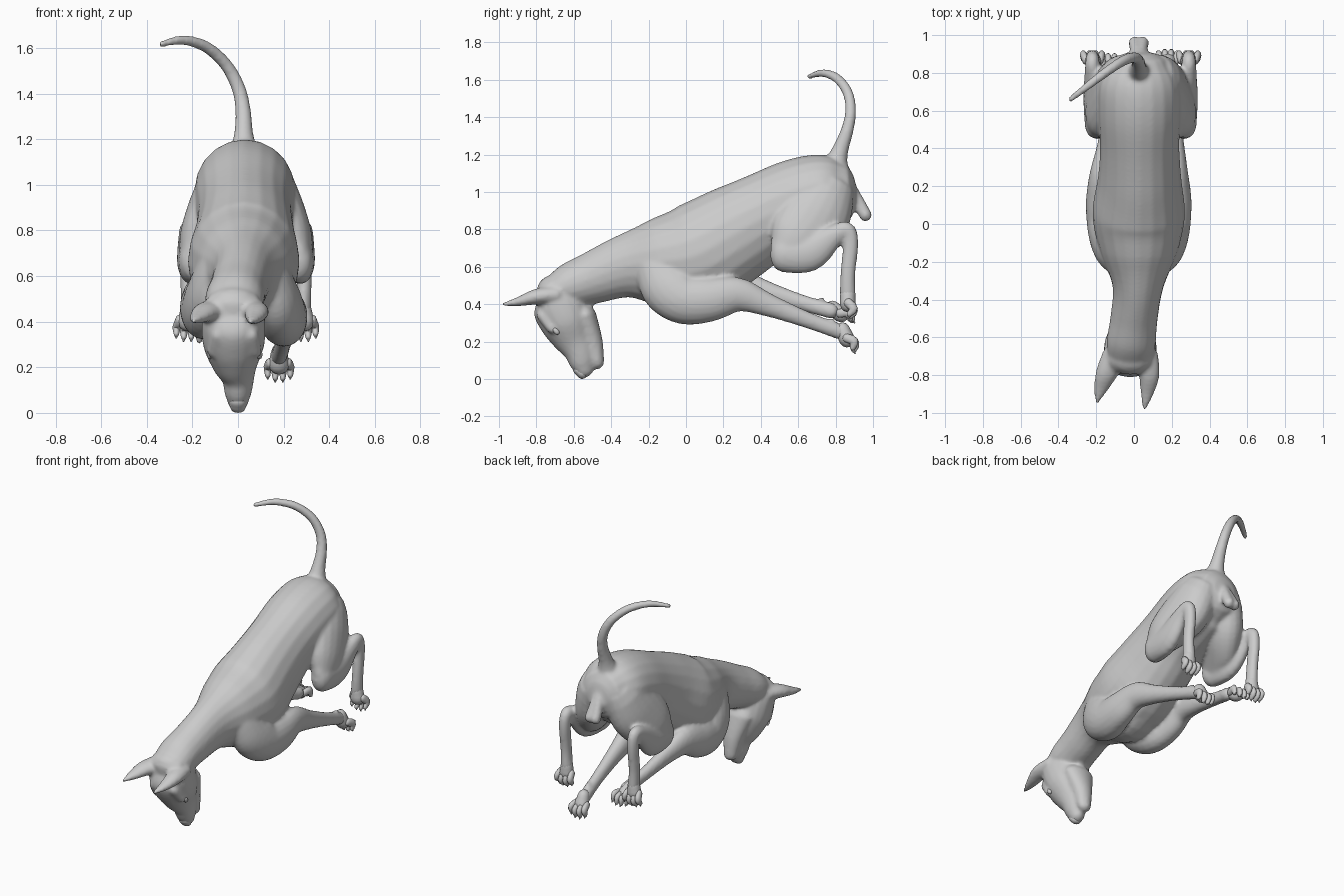
import bpy, bmesh, math
from mathutils import Vector

if "Cube" in bpy.data.objects:
    bpy.data.objects.remove(bpy.data.objects["Cube"])

SEG = 20


def spline(pts, steps):
    """Catmull-Rom samples through tuples (x, y, z, half width, half height)."""
    out = []
    n = len(pts)
    for i in range(n - 1):
        p = [pts[max(i - 1, 0)], pts[i], pts[i + 1], pts[min(i + 2, n - 1)]]
        for s in range(steps):
            t = s / steps
            out.append([0.5 * (2 * b + (c - a) * t + (2 * a - 5 * b + 4 * c - d) * t * t
                               + (3 * b - a - 3 * c + d) * t ** 3) for a, b, c, d in zip(*p)])
    out.append(list(pts[-1]))
    return out


def tube(name, pts, steps=5, seg=SEG, dome=1.0):
    """Loft elliptical rings along a path, with rounded ends."""
    sm = spline(pts, steps)
    pos = [Vector(s[:3]) for s in sm]
    rings = []
    for i, s in enumerate(sm):
        t = (pos[min(i + 1, len(pos) - 1)] - pos[max(i - 1, 0)]).normalized()
        rings.append((pos[i], t, s[3], s[4]))
    caps = [math.radians(a) for a in (35, 62, 82)]

    def cap(ring, sign):
        c, t, w, h = ring
        r = min(w, h) * dome
        return [(c + t * sign * r * math.sin(a), t, w * math.cos(a), h * math.cos(a)) for a in caps]
    rings = cap(rings[0], -1)[::-1] + rings + cap(rings[-1], 1)
    bm = bmesh.new()
    loops = []
    for c, t, w, h in rings:
        side = (Vector((1, 0, 0)) - t * t.x).normalized()
        up = side.cross(t)
        loops.append([bm.verts.new(c + side * w * math.cos(k * math.tau / seg)
                                   + up * h * math.sin(k * math.tau / seg)) for k in range(seg)])
    for a, b in zip(loops, loops[1:]):
        for k in range(seg):
            bm.faces.new((a[k], a[(k + 1) % seg], b[(k + 1) % seg], b[k]))
    bm.faces.new(loops[0])
    bm.faces.new(loops[-1])
    bmesh.ops.recalc_face_normals(bm, faces=bm.faces)
    me = bpy.data.meshes.new(name)
    bm.to_mesh(me)
    bm.free()
    me.shade_smooth()
    ob = bpy.data.objects.new(name, me)
    bpy.context.collection.objects.link(ob)
    return ob


def flip(pts, axis_x):
    return [(2 * axis_x - p[0],) + tuple(p[1:]) for p in pts]


def join(parts, name):
    bpy.ops.object.select_all(action='DESELECT')
    for p in parts:
        p.select_set(True)
    bpy.context.view_layer.objects.active = parts[0]
    bpy.ops.object.join()
    parts[0].name = name
    return parts[0]


def paw(name, base, direction):
    """Palm plus four splayed toes with short claws."""
    b, d = Vector(base), Vector(direction).normalized()
    back = Vector((1, 0, 0)).cross(d)
    if back.y < 0:
        back = -back
    parts = [tube(name + "_palm", [(*b, .036, .04), (*(b + d * .06), .047, .042)], 3, 12)]
    for k in range(4):
        u = k - 1.5
        a = b + d * .05 + Vector((u * .026, 0, 0))
        m = b + d * (.105 - .014 * abs(u)) + Vector((u * .033, 0, 0)) + back * .03
        e = m + d * .03 - back * .022
        parts.append(tube(name + "_toe", [(*a, .018, .024), (*m, .018, .025), (*e, .012, .015)], 3, 10))
        parts.append(tube(name + "_claw", [(*e, .009, .01), (*(e + d * .017), .004, .004)], 2, 8))
    join(parts, name)


# Trunk and neck
parts = [tube("trunk", [
    (-.02, -.72, .465, .115, .08), (-.015, -.63, .495, .13, .12), (0, -.5, .54, .125, .14),
    (.02, -.33, .60, .135, .17), (.025, -.15, .625, .205, .235), (.025, .05, .66, .245, .28),
    (.03, .25, .77, .22, .265), (.03, .42, .865, .21, .24), (.03, .6, .945, .22, .235),
    (.03, .74, .99, .215, .215), (.03, .82, 1.0, .17, .175)], dome=.55)]

# Skull, muzzle and lower jaw
parts.append(tube("head", [
    (-.02, -.71, .465, .13, .09), (-.02, -.68, .40, .14, .145), (-.018, -.635, .30, .135, .14),
    (-.012, -.60, .22, .105, .115), (0, -.57, .15, .072, .085), (0, -.555, .09, .06, .07),
    (0, -.545, .055, .048, .055)]))
parts.append(tube("jaw", [
    (-.01, -.54, .34, .105, .06), (-.005, -.50, .2, .065, .055), (0, -.475, .09, .045, .038)]))

# Brows
for s in (-1, 1):
    parts.append(tube("brow", [(-.015 + s * .07, -.77, .34, .035, .03),
                               (-.015 + s * .09, -.715, .27, .03, .03)], 3, 12))

# Hind legs: thigh, then shin and metatarsal
thigh = [(.13, .755, .99, .12, .155), (.17, .69, .87, .125, .19),
         (.23, .605, .755, .10, .17), (.26, .55, .68, .07, .115)]
shin = [(.265, .515, .665, .065, .095), (.28, .66, .675, .058, .10), (.29, .79, .765, .042, .06),
        (.29, .86, .795, .037, .045), (.29, .88, .72, .034, .042), (.29, .865, .56, .033, .04),
        (.285, .865, .45, .036, .042)]
for p in (thigh, shin):
    parts += [tube("hind_leg", p), tube("hind_leg", flip(p, .035))]

# Front legs folded back under the body, left one held higher
front = [(.10, -.16, .66, .10, .13), (.145, -.13, .57, .10, .14), (.175, -.085, .485, .105, .15),
         (.195, 0, .425, .105, .135), (.22, .13, .425, .085, .118), (.22, .28, .45, .065, .092),
         (.215, .44, .395, .048, .062), (.20, .65, .315, .036, .044), (.18, .83, .25, .037, .042)]
left = [(x + (.04 * max(0, y) if y > .3 else 0), y - .06 * max(0, y), z + .03 + .1 * max(0, y), w, h)
        for x, y, z, w, h in flip(front, .025)]
parts += [tube("front_leg", front), tube("front_leg", left)]

# Lower chest between the front legs
parts.append(tube("chest", [(.03, -.16, .52, .12, .11), (.03, 0, .48, .15, .13), (.03, .18, .56, .14, .12)]))

# Wrist pads
for x, y, z in ((.19, .78, .315), (-.125, .73, .425)):
    parts.append(tube("wrist_pad", [(x, y - .03, z - .02, .015, .02), (x, y, z, .013, .016)], 3, 10))

# Tail
parts.append(tube("tail", [
    (.025, .79, 1.11, .08, .08), (.025, .82, 1.21, .045, .047), (.022, .862, 1.33, .034, .034),
    (0, .88, 1.43, .031, .03), (-.055, .865, 1.53, .028, .028), (-.14, .81, 1.605, .026, .026),
    (-.24, .735, 1.635, .022, .022), (-.335, .66, 1.618, .015, .015)], 6))

# Rear pouch
for s in (-1, 1):
    parts.append(tube("rear_pouch", [(.025, .86, 1.06, .025, .03), (.025 + s * .015, .92, .95, .03, .033),
                                     (.025 + s * .022, .96, .875, .033, .035)], 4, 12))

# Ears: broad bases, flat pointed tips
parts.append(tube("ear_left", [(-.10, -.70, .45, .07, .05), (-.145, -.79, .44, .058, .042),
                               (-.175, -.87, .418, .038, .026), (-.197, -.945, .402, .01, .01)]))
parts.append(tube("ear_right", [(.06, -.70, .45, .07, .05), (.08, -.80, .44, .055, .042),
                                (.07, -.89, .415, .037, .026), (.055, -.98, .397, .01, .01)]))

# Merge into one skin
body = join(parts, "body")
rm = body.modifiers.new("merge", 'REMESH')
rm.mode = 'VOXEL'
rm.voxel_size = .011
rm.use_smooth_shade = True
sm = body.modifiers.new("soften", 'SMOOTH')
sm.factor = .5
sm.iterations = 6
for m in ("merge", "soften"):
    bpy.ops.object.modifier_apply(modifier=m)

# Paws
paw("hind_paw_right", (.285, .865, .46), (.05, 0, -1))
paw("hind_paw_left", (-.215, .865, .46), (-.05, 0, -1))
paw("front_paw_right", (.18, .835, .265), (0, .4, -.85))
paw("front_paw_left", (-.12, .78, .38), (0, .75, -.55))

# Eyes and nose
for s in (-1, 1):
    tube("eye", [(-.015 + s * .108, -.70, .262, .014, .014), (-.015 + s * .108, -.69, .25, .014, .014)], 2, 12)
tube("nose", [(0, -.58, .05, .036, .025), (0, -.555, .027, .036, .027)], 3, 12)
